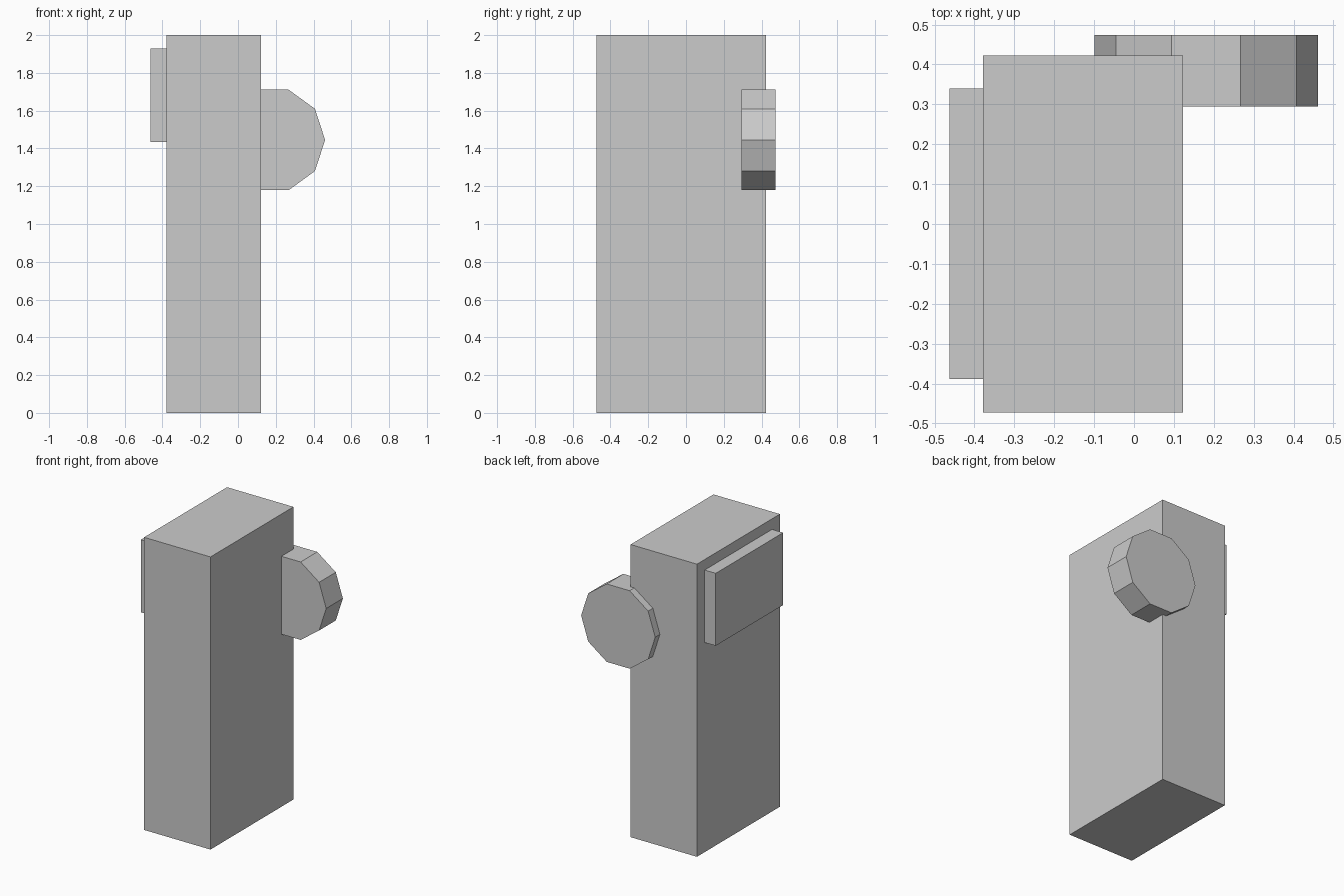
import bpy, bmesh
from math import cos, sin, pi

if "Cube" in bpy.data.objects:
    bpy.data.objects.remove(bpy.data.objects["Cube"])


def prism(name, profile, y0, y1):
    """Extrude a closed x-z profile along y."""
    bm = bmesh.new()
    face = bm.faces.new([bm.verts.new((x, y0, z)) for x, z in profile])
    ext = bmesh.ops.extrude_face_region(bm, geom=[face], use_keep_orig=True)
    verts = [g for g in ext["geom"] if isinstance(g, bmesh.types.BMVert)]
    bmesh.ops.translate(bm, verts=verts, vec=(0, y1 - y0, 0))
    bmesh.ops.recalc_face_normals(bm, faces=bm.faces)
    mesh = bpy.data.meshes.new(name)
    bm.to_mesh(mesh)
    bm.free()
    obj = bpy.data.objects.new(name, mesh)
    bpy.context.collection.objects.link(obj)
    return obj


def rect(x0, x1, z0, z1):
    return [(x0, z0), (x1, z0), (x1, z1), (x0, z1)]


# Tall main body
prism("body", rect(-0.379, 0.123, 0.0, 2.0), -0.473, 0.423)

# Raised plate on the left side
prism("side_plate", rect(-0.463, -0.379, 1.433, 1.928), -0.388, 0.34)

# Ten-sided disc set into the back right corner
disc = [(0.181 + 0.28 * cos(i * pi / 5), 1.445 + 0.28 * sin(i * pi / 5))
        for i in range(10)]
prism("dial", disc, 0.294, 0.474)
